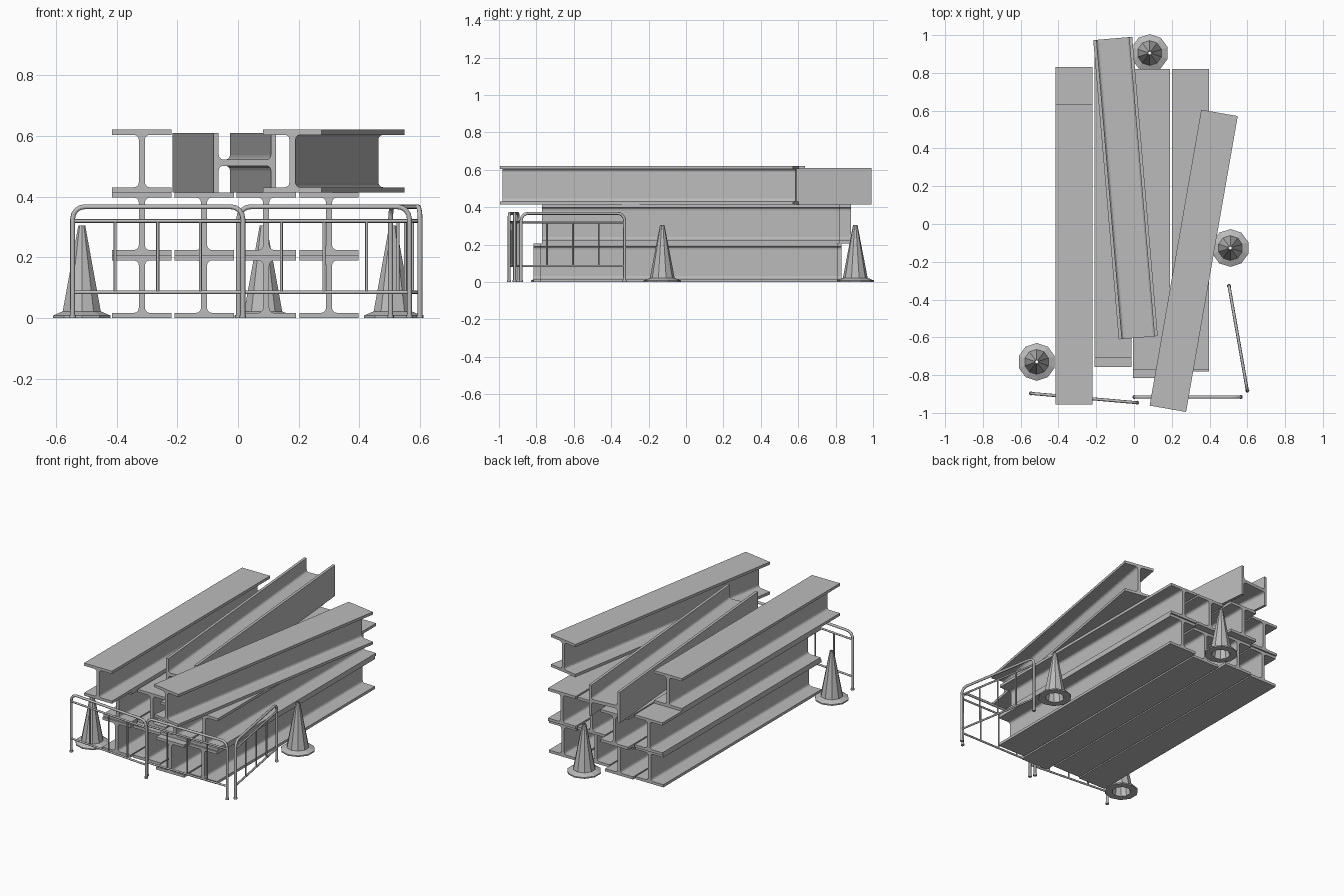
import bpy
import bmesh
from math import sin, cos, pi, radians, atan2, hypot
from mathutils import Matrix, Vector

cube = bpy.data.objects.get("Cube")
if cube:
    bpy.data.objects.remove(cube, do_unlink=True)

grey = bpy.data.materials.new("plain grey")
grey.use_nodes = True
grey.diffuse_color = (0.5, 0.5, 0.5, 1)
grey.node_tree.nodes["Principled BSDF"].inputs["Base Color"].default_value = (0.5, 0.5, 0.5, 1)

W, H = 0.196, 0.207          # beam flange width and total height
FLANGE, WEB, FILLET = 0.017, 0.02, 0.016
LENGTH = 1.59


def mesh_object(name, bm):
    bmesh.ops.recalc_face_normals(bm, faces=bm.faces)
    mesh = bpy.data.meshes.new(name)
    bm.to_mesh(mesh)
    bm.free()
    mesh.materials.append(grey)
    obj = bpy.data.objects.new(name, mesh)
    bpy.context.collection.objects.link(obj)
    return obj


def beam_profile():
    # One quarter of the section, mirrored into all four
    quarter = [(W / 2, H / 2), (W / 2, H / 2 - FLANGE)]
    cx, cz = WEB / 2 + FILLET, H / 2 - FLANGE - FILLET
    for i in range(4):
        a = pi / 2 + i * pi / 6
        quarter.append((cx + FILLET * cos(a), cz + FILLET * sin(a)))
    right = quarter + [(x, -z) for x, z in reversed(quarter)]
    return right + [(-x, z) for x, z in reversed(right)]


def beam(name, x, y, z, turn=0, on_side=False):
    bm = bmesh.new()
    face = bm.faces.new([bm.verts.new((px, -LENGTH / 2, pz)) for px, pz in beam_profile()])
    out = bmesh.ops.extrude_face_region(bm, geom=[face], use_keep_orig=True)
    moved = [v for v in out["geom"] if isinstance(v, bmesh.types.BMVert)]
    bmesh.ops.translate(bm, verts=moved, vec=(0, LENGTH, 0))
    roll = Matrix.Rotation(pi / 2 if on_side else 0, 4, 'Y')
    place = Matrix.Translation((x, y, z)) @ Matrix.Rotation(radians(turn), 4, 'Z') @ roll
    bmesh.ops.transform(bm, matrix=place, verts=bm.verts)
    return mesh_object(name, bm)


# Two full layers: column x, bottom centre y, second layer centre y
columns = [(-0.317, 0.025, 0.035), (-0.112, 0.037, 0.087),
           (0.093, -0.02, 0.025), (0.3, 0.015, 0.025)]
for n, (x, low_y, high_y) in enumerate(columns, 1):
    beam(f"bottom_beam_{n}", x, low_y, H / 2)
    beam(f"middle_beam_{n}", x, high_y, H * 1.5)

# Loose top layer
beam("top_beam_straight", -0.317, -0.16, H * 2.5)
beam("top_beam_on_side", -0.045, 0.19, H * 2 + W / 2, 4.87, True)
beam("top_beam_skewed", 0.316, -0.195, H * 2.5, -9.9)


def cone(name, x, y):
    # Hollow wall with a flared foot, revolved as a closed ring
    profile = [(0.1, 0), (0.1, 0.008), (0.066, 0.022), (0.012, 0.305),
               (0.007, 0.305), (0.056, 0)]
    sides = 10
    bm = bmesh.new()
    rings = []
    for i in range(sides):
        a = 2 * pi * (i + 0.5) / sides
        rings.append([bm.verts.new((x + r * cos(a), y + r * sin(a), z)) for r, z in profile])
    for i in range(sides):
        a, b = rings[i], rings[(i + 1) % sides]
        for j in range(len(profile)):
            k = (j + 1) % len(profile)
            bm.faces.new((a[j], b[j], b[k], a[k]))
    return mesh_object(name, bm)


cone("cone_front", -0.515, -0.73)
cone("cone_side", 0.51, -0.127)
cone("cone_back", 0.083, 0.905)


def barrier(name, start, end):
    length = hypot(end[0] - start[0], end[1] - start[1])
    top, bend, tube, thin = 0.367, 0.04, 0.008, 0.005
    curve = bpy.data.curves.new(name, 'CURVE')
    curve.dimensions = '3D'
    curve.bevel_depth = 1
    curve.bevel_resolution = 2
    curve.use_fill_caps = True

    def rod(points, radius):
        spline = curve.splines.new('POLY')
        spline.points.add(len(points) - 1)
        for p, (u, z) in zip(spline.points, points):
            p.co = (u, 0, z, 1)
            p.radius = radius

    # Bent outer hoop
    corner = [(bend - bend * cos(i * pi / 8), top - bend + bend * sin(i * pi / 8))
              for i in range(5)]
    left = [(0, 0)] + corner
    rod(left + [(length - u, z) for u, z in reversed(left)], tube)
    # Rails, upright bars and feet
    for z in (0.085, 0.32):
        rod([(0, z), (length, z)], 0.006)
    for i in (1, 2, 3):
        rod([(length * i / 4, 0.085), (length * i / 4, 0.32)], thin)
    for u in (0, length):
        rod([(u, 0), (u, 0.01)], 0.011)

    obj = bpy.data.objects.new(name, curve)
    bpy.context.collection.objects.link(obj)
    curve.materials.append(grey)
    obj.location = (start[0], start[1], 0)
    obj.rotation_euler.z = atan2(end[1] - start[1], end[0] - start[0])
    bpy.ops.object.select_all(action='DESELECT')
    obj.select_set(True)
    bpy.context.view_layer.objects.active = obj
    bpy.ops.object.convert(target='MESH')
    bpy.ops.object.shade_smooth_by_angle(angle=radians(50))


barrier("barrier_front_right", (-0.545, -0.897), (0.016, -0.946))
barrier("barrier_front_left", (0.002, -0.916), (0.565, -0.916))
barrier("barrier_side", (0.6, -0.882), (0.503, -0.328))
